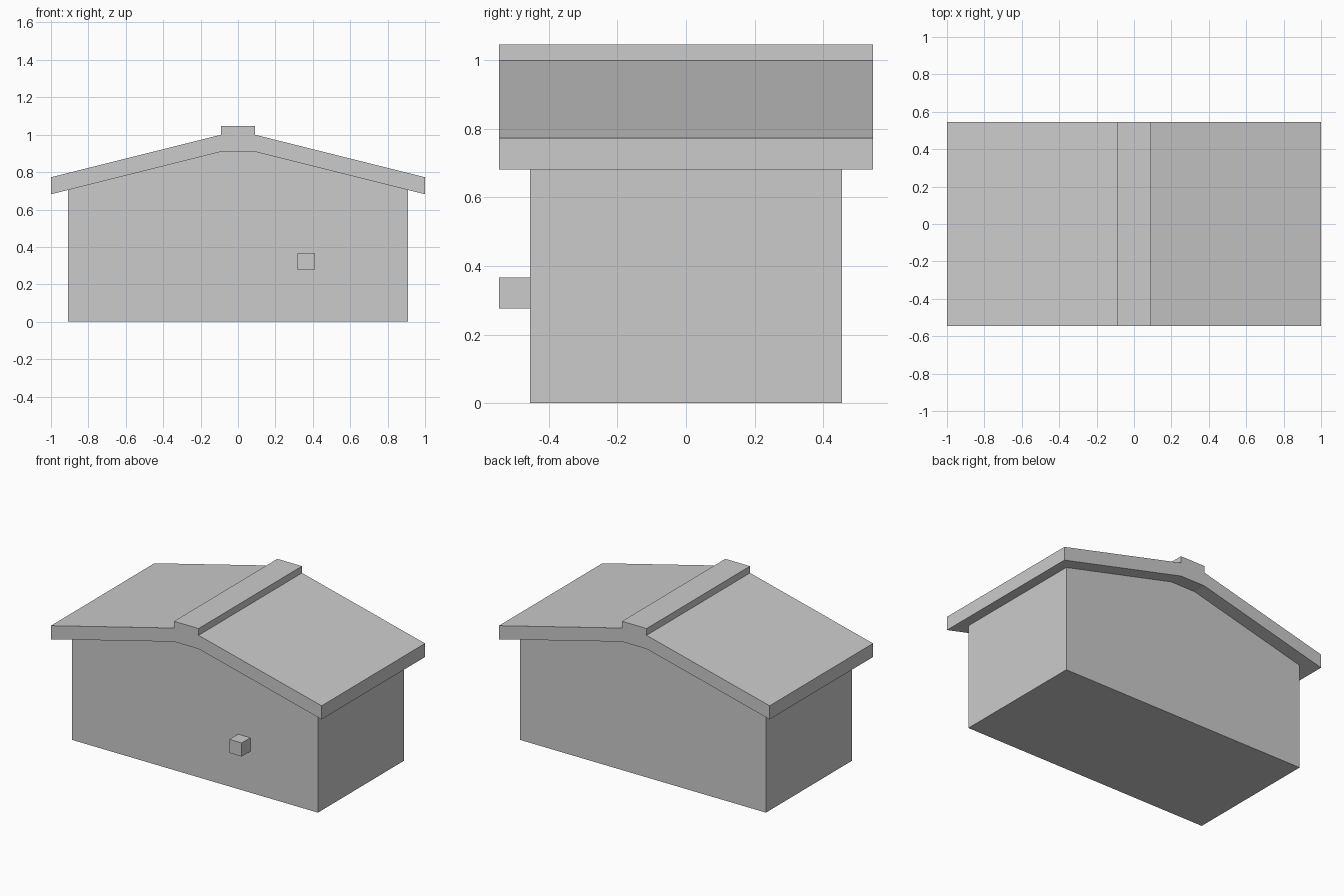
import bpy
import bmesh

if "Cube" in bpy.data.objects:
    bpy.data.objects.remove(bpy.data.objects["Cube"])

U = 1 / 11  # module the building is laid out on


def extrude_profile(name, half, y0, y1):
    """Mirror a right-hand x/z outline across x = 0 and extrude it along y."""
    outline = half + [(-x, z) for x, z in reversed(half)]
    bm = bmesh.new()
    face = bm.faces.new([bm.verts.new((x, y0, z)) for x, z in outline])
    moved = bmesh.ops.extrude_face_region(bm, geom=[face])["geom"]
    verts = [v for v in moved if isinstance(v, bmesh.types.BMVert)]
    bmesh.ops.translate(bm, verts=verts, vec=(0, y1 - y0, 0))
    bmesh.ops.recalc_face_normals(bm, faces=bm.faces)
    mesh = bpy.data.meshes.new(name)
    bm.to_mesh(mesh)
    bm.free()
    obj = bpy.data.objects.new(name, mesh)
    bpy.context.collection.objects.link(obj)
    return obj


# Walls with gabled top, following the underside of the roof
extrude_profile("house_walls",
                [(10 * U, 0), (10 * U, 7.75 * U), (U, 10 * U)],
                -5 * U, 5 * U)

# Overhanging roof slab with raised ridge cap
extrude_profile("roof",
                [(U, 10 * U), (11 * U, 7.5 * U), (11 * U, 8.5 * U),
                 (U, 11 * U), (U, 11.5 * U)],
                -6 * U, 6 * U)

# Small cube knob on the front wall
knob = extrude_profile("front_knob",
                       [(U / 2, 3.03 * U), (U / 2, 4.03 * U)],
                       -6 * U, -5 * U)
knob.location.x = 4 * U
